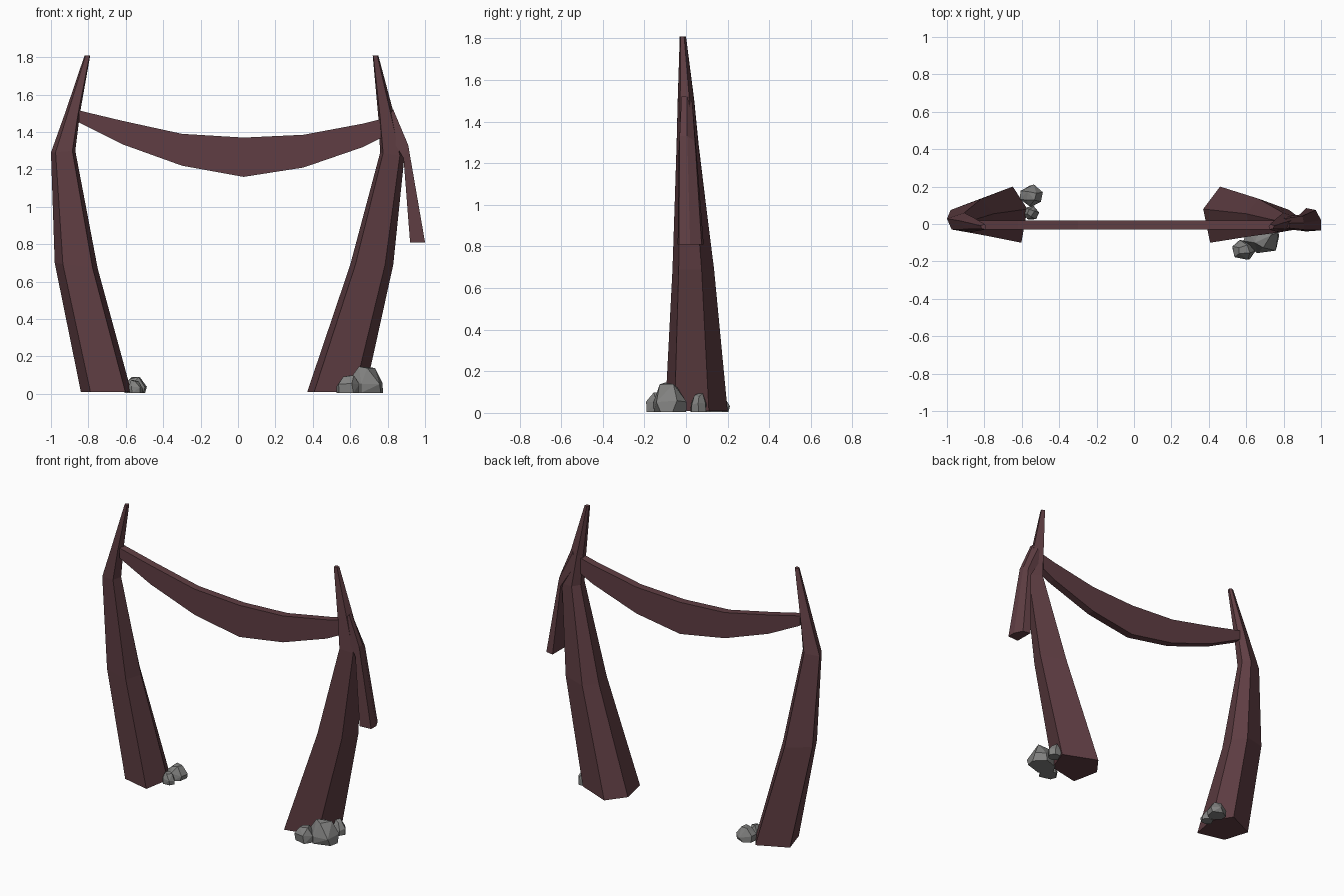
import bpy, bmesh, math, random

cube = bpy.data.objects.get("Cube")
if cube:
    bpy.data.objects.remove(cube)


def material(name, rgb):
    m = bpy.data.materials.new(name)
    m.use_nodes = True
    m.diffuse_color = (*rgb, 1)
    bsdf = next(n for n in m.node_tree.nodes if n.type == 'BSDF_PRINCIPLED')
    bsdf.inputs["Base Color"].default_value = (*rgb, 1)
    bsdf.inputs["Roughness"].default_value = 0.9
    return m


wood = material("dark_red_wood", (0.115, 0.048, 0.056))
stone = material("grey_stone", (0.22, 0.22, 0.215))


def finish(name, bm, mat):
    bmesh.ops.recalc_face_normals(bm, faces=bm.faces)
    mesh = bpy.data.meshes.new(name)
    bm.to_mesh(mesh)
    bm.free()
    mesh.materials.append(mat)
    obj = bpy.data.objects.new(name, mesh)
    bpy.context.collection.objects.link(obj)
    return obj


def loft(name, rings, mat):
    """Skin a list of equal-length rings and cap both ends."""
    bm = bmesh.new()
    loops = [[bm.verts.new(p) for p in ring] for ring in rings]
    n = len(loops[0])
    for a, b in zip(loops, loops[1:]):
        for i in range(n):
            j = (i + 1) % n
            bm.faces.new((a[i], a[j], b[j], b[i]))
    bm.faces.new(loops[0][::-1])
    bm.faces.new(loops[-1])
    return finish(name, bm, mat)


def limb_rings(section, levels, side=1):
    """Fit a unit section between inner and outer x, low and high y per level."""
    return [[(side * (xi + u * (xo - xi)), yl + v * (yh - yl), zi + u * (zo - zi))
             for u, v in section]
            for zi, zo, xi, xo, yl, yh in levels]


# Posts: five-sided, bent outward at the knee, tapering to a spike
post_section = [(0.12, 0), (0, 0.6), (0.29, 1), (1, 0.7), (0.81, 0.15)]
left_post = [
    (0.01, 0.01, 0.37, 0.68, -0.10, 0.20),
    (0.69, 0.69, 0.60, 0.83, -0.065, 0.135),
    (1.29, 1.27, 0.76, 0.89, -0.045, 0.06),
    (1.48, 1.51, 0.75, 0.83, -0.04, 0.04),
    (1.81, 1.81, 0.72, 0.75, -0.03, 0.0),
]
right_post = [
    (0.01, 0.01, 0.57, 0.84, -0.10, 0.20),
    (0.67, 0.70, 0.75, 0.98, -0.065, 0.135),
    (1.30, 1.29, 0.87, 1.0, -0.045, 0.06),
    (1.50, 1.50, 0.845, 0.925, -0.04, 0.04),
    (1.81, 1.81, 0.79, 0.82, -0.03, 0.0),
]
loft("left_post", limb_rings(post_section, left_post), wood)
loft("right_post", limb_rings(post_section, right_post, -1), wood)

# Side branch drooping from the left post
branch_section = [(0, 0), (1, 0.05), (1, 0.48), (0.65, 0.92), (0, 1)]
branch = [
    (1.44, 1.52, 0.775, 0.83, -0.025, 0.035),
    (1.26, 1.33, 0.885, 0.91, -0.035, 0.05),
    (0.81, 0.81, 0.92, 1.0, -0.04, 0.085),
]
loft("hanging_branch", limb_rings(branch_section, branch), wood)

# Sagging crossbeam: x, bottom z, top z
beam = [(-0.85, 1.45, 1.515), (-0.62, 1.335, 1.46), (-0.30, 1.22, 1.39),
        (0.03, 1.16, 1.37), (0.35, 1.21, 1.385), (0.67, 1.32, 1.445),
        (0.77, 1.37, 1.47)]
loft("crossbeam", [[(x, -0.03, lo), (x, 0.02, lo), (x, 0.02, hi), (x, -0.03, hi)]
                   for x, lo, hi in beam], wood)


def rock(name, centre, size, turn, seed):
    """Chunky boulder: hull of jittered rings, wide low down, tilted on top."""
    rng = random.Random(seed)
    bm = bmesh.new()
    for z, radius, count in ((0, 0.95, 6), (0.5, 1.0, 6), (1, 0.5, 4)):
        for i in range(count):
            a = turn + math.tau * (i + rng.uniform(-0.2, 0.2)) / count
            r = radius * rng.uniform(0.88, 1.05) / 2
            h = z - (rng.uniform(0, 0.2) if z else 0)
            bm.verts.new((centre[0] + size[0] * r * math.cos(a),
                          centre[1] + size[1] * r * math.sin(a),
                          0.005 + size[2] * h))
    hull = bmesh.ops.convex_hull(bm, input=bm.verts)
    loose = {g for g in hull["geom_interior"] if isinstance(g, bmesh.types.BMVert)}
    bmesh.ops.delete(bm, geom=list(loose), context='VERTS')
    bmesh.ops.dissolve_limit(bm, angle_limit=0.2, verts=bm.verts, edges=bm.edges)
    finish(name, bm, stone)


# Rocks around the feet of both posts
rock("left_large_rock", (0.685, -0.08), (0.20, 0.18, 0.145), 0.3, 3)
rock("left_front_rock", (0.59, -0.14), (0.13, 0.12, 0.10), 0.8, 5)
rock("left_outer_rock", (0.70, 0.06), (0.09, 0.09, 0.09), 0.1, 8)
rock("right_back_rock", (-0.55, 0.15), (0.13, 0.12, 0.09), 0.5, 11)
rock("right_inner_rock", (-0.55, 0.06), (0.09, 0.08, 0.07), 0.2, 14)
